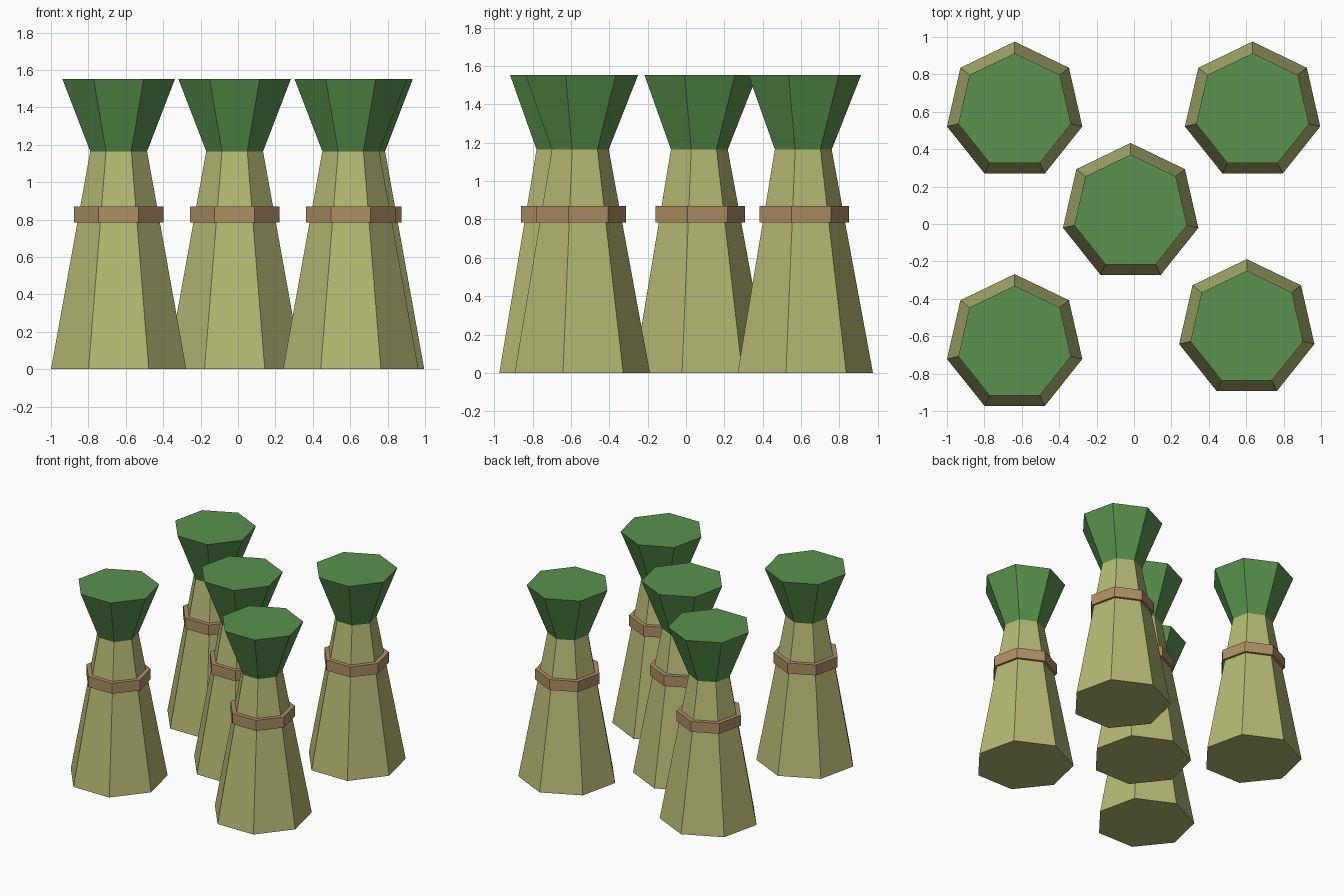
import bpy, bmesh
from math import cos, sin, pi

if "Cube" in bpy.data.objects:
    bpy.data.objects.remove(bpy.data.objects["Cube"])

SIDES = 7


def material(name, rgb):
    m = bpy.data.materials.new(name)
    m.diffuse_color = (*rgb, 1)
    m.use_nodes = True
    m.node_tree.nodes["Principled BSDF"].inputs["Base Color"].default_value = m.diffuse_color
    return m


stalk_mat = material("pale_green", (0.45, 0.48, 0.17))
leaf_mat = material("leaf_green", (0.10, 0.29, 0.075))
band_mat = material("tan_twine", (0.42, 0.28, 0.13))


def frustum(name, x, y, z0, z1, r0, r1, mat):
    """Capped seven-sided frustum with one corner pointing to +y."""
    bm = bmesh.new()
    rings = [[bm.verts.new((r * cos(pi / 2 + 2 * pi * i / SIDES),
                            r * sin(pi / 2 + 2 * pi * i / SIDES), z))
              for i in range(SIDES)] for r, z in ((r0, z0), (r1, z1))]
    low, high = rings
    bm.faces.new(low[::-1])
    bm.faces.new(high)
    for i in range(SIDES):
        j = (i + 1) % SIDES
        bm.faces.new((low[i], low[j], high[j], high[i]))
    mesh = bpy.data.meshes.new(name)
    bm.to_mesh(mesh)
    bm.free()
    mesh.materials.append(mat)
    ob = bpy.data.objects.new(name, mesh)
    ob.location = (x, y, 0)
    bpy.context.collection.objects.link(ob)


# Five bundles: four corners and one near the middle
bundles = [(-0.638, 0.604), (0.634, 0.604), (-0.018, 0.062),
           (-0.638, -0.639), (0.603, -0.559)]

for n, (x, y) in enumerate(bundles, 1):
    # Tapering stalk bundle, flared leafy top, tied band
    frustum(f"stalk_{n}", x, y, 0, 1.165, 0.371, 0.156, stalk_mat)
    frustum(f"leafy_top_{n}", x, y, 1.165, 1.553, 0.156, 0.309, leaf_mat)
    frustum(f"band_{n}", x, y, 0.785, 0.87, 0.246, 0.246, band_mat)
